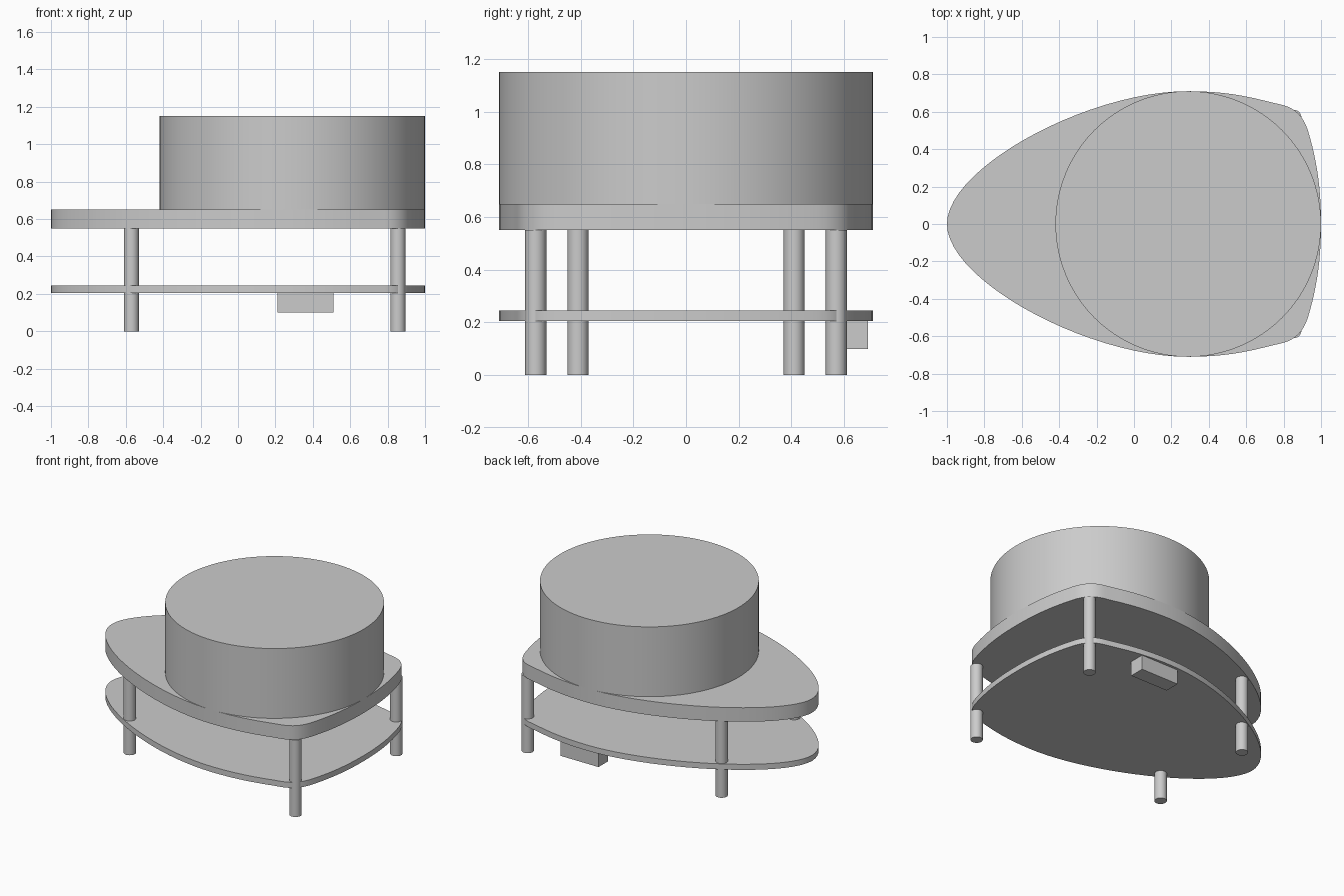
import bpy, bmesh, math
from mathutils import Vector
from mathutils.geometry import interpolate_bezier

cube = bpy.data.objects.get("Cube")
if cube:
    bpy.data.objects.remove(cube, do_unlink=True)

grey = bpy.data.materials.new("light grey")
grey.use_nodes = True
grey.diffuse_color = (0.6, 0.6, 0.6, 1)
grey.node_tree.nodes["Principled BSDF"].inputs["Base Color"].default_value = (0.6, 0.6, 0.6, 1)


def finish(obj, name, smooth=True):
    obj.name = name
    obj.data.name = name
    obj.data.materials.clear()
    obj.data.materials.append(grey)
    if smooth:
        bpy.ops.object.select_all(action='DESELECT')
        obj.select_set(True)
        bpy.context.view_layer.objects.active = obj
        bpy.ops.object.shade_smooth_by_angle(angle=math.radians(30))
    return obj


def cylinder(name, x, y, radius, bottom, top, sides):
    bpy.ops.mesh.primitive_cylinder_add(vertices=sides, radius=radius, depth=top - bottom,
                                        location=(x, y, (bottom + top) / 2))
    return finish(bpy.context.object, name)


# Half outline of the egg-shaped plates, from the narrow tip to the blunt end
SEGMENTS = [
    ((-1, 0), (-1, .3), (-.25, .71), (.29, .71), 24),
    ((.29, .71), (.55, .71), (.68, .66), (.78, .64), 12),
    ((.78, .64), (.85, .625), (.9, .59), (.93, .5), 10),
    ((.93, .5), (.975, .35), (1, .2), (1, 0), 12),
]
half = [Vector((-1, 0))]
for a, b, c, d, steps in SEGMENTS:
    half += interpolate_bezier(Vector(a), Vector(b), Vector(c), Vector(d), steps)[1:]
outline = [(p.x, -p.y) for p in half] + [(p.x, p.y) for p in reversed(half[1:-1])]


def plate(name, bottom, top):
    bm = bmesh.new()
    face = bm.faces.new([bm.verts.new((x, y, bottom)) for x, y in outline])
    grown = bmesh.ops.extrude_face_region(bm, geom=[face])["geom"]
    bmesh.ops.translate(bm, vec=(0, 0, top - bottom),
                        verts=[g for g in grown if isinstance(g, bmesh.types.BMVert)])
    bmesh.ops.recalc_face_normals(bm, faces=bm.faces)
    mesh = bpy.data.meshes.new(name)
    bm.to_mesh(mesh)
    bm.free()
    obj = bpy.data.objects.new(name, mesh)
    bpy.context.collection.objects.link(obj)
    return finish(obj, name)


plate("lower_plate", 0.205, 0.245)
plate("upper_plate", 0.55, 0.65)

# Round body standing on the upper plate
cylinder("drum", 0.29, 0, 0.71, 0.65, 1.15, 128)

# Four legs passing through the lower plate
for end, x, y in (("narrow_end", -0.57, 0.41), ("blunt_end", 0.855, 0.57)):
    for side, sign in (("front", -1), ("back", 1)):
        cylinder(f"{end}_{side}_leg", x, sign * y, 0.04, 0, 0.55, 32)

# Small block under the lower plate
bpy.ops.mesh.primitive_cube_add(size=1, location=(0.36, 0.635, 0.1525))
block = bpy.context.object
block.scale = (0.3, 0.11, 0.105)
bpy.ops.object.transform_apply(location=False, rotation=False, scale=True)
finish(block, "block", smooth=False)
